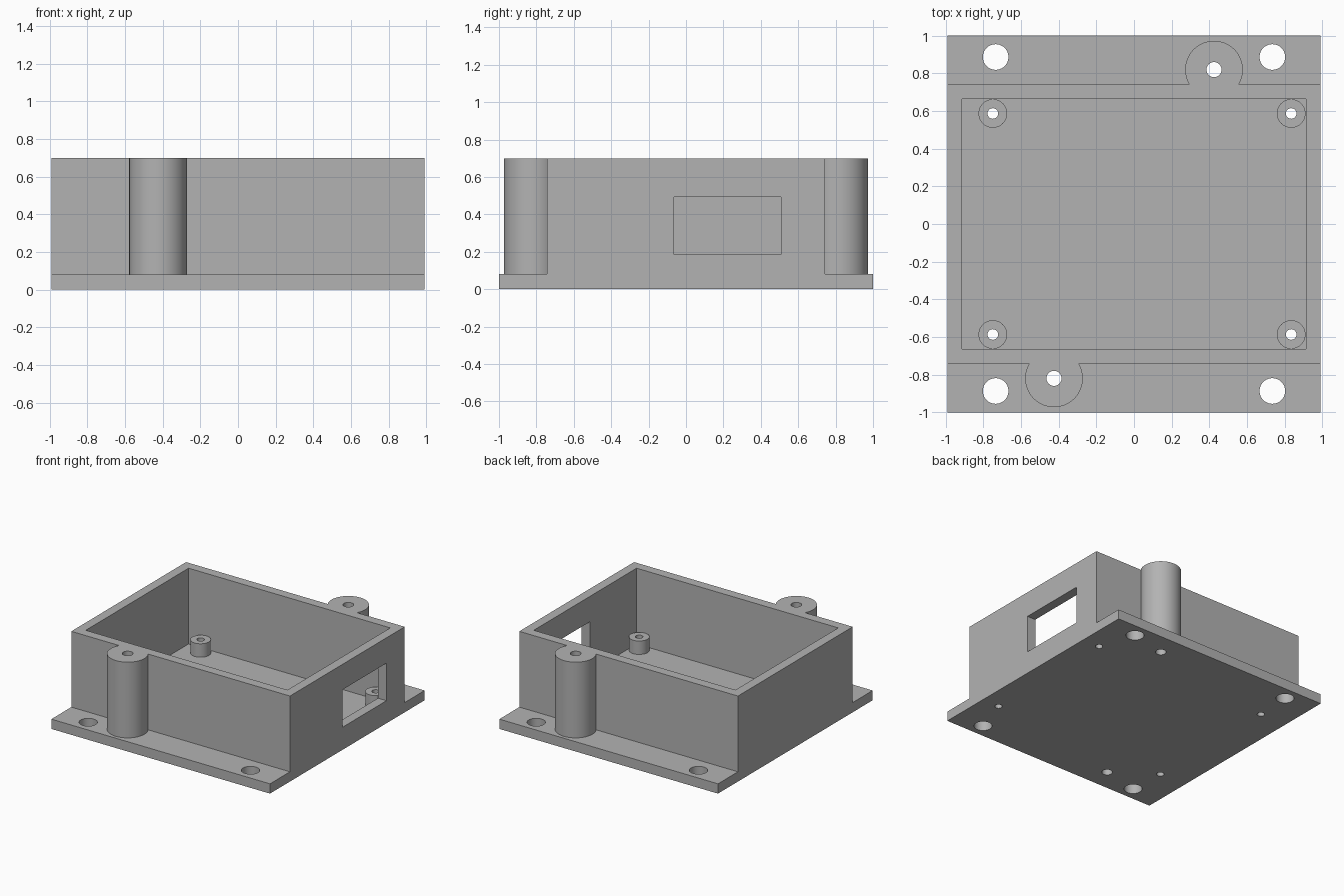
import bpy
import bmesh
from mathutils import Matrix, Vector

cube = bpy.data.objects.get("Cube")
if cube:
    bpy.data.objects.remove(cube, do_unlink=True)

# Main dimensions
HALF_X, HALF_Y, WALL_Y = 0.99, 1.0, 0.742
FLOOR, TOP, WALL = 0.08, 0.7, 0.077
BOSS_TOP = 0.19

grey = bpy.data.materials.new("plain grey")
grey.use_nodes = True
colour = (0.45, 0.45, 0.45, 1)
grey.diffuse_color = colour
grey.node_tree.nodes["Principled BSDF"].inputs["Base Color"].default_value = colour


def finish(name, bm):
    bmesh.ops.recalc_face_normals(bm, faces=bm.faces)
    mesh = bpy.data.meshes.new(name)
    bm.to_mesh(mesh)
    bm.free()
    mesh.materials.append(grey)
    obj = bpy.data.objects.new(name, mesh)
    bpy.context.collection.objects.link(obj)
    return obj


def box(name, low, high):
    low, high = Vector(low), Vector(high)
    bm = bmesh.new()
    bmesh.ops.create_cube(bm, size=1, matrix=Matrix.Translation((low + high) / 2)
                          @ Matrix.Diagonal((*(high - low), 1)))
    return finish(name, bm)


def cylinders(name, centres, radius, low, high):
    bm = bmesh.new()
    for x, y in centres:
        bmesh.ops.create_cone(bm, cap_ends=True, segments=64, radius1=radius,
                              radius2=radius, depth=high - low,
                              matrix=Matrix.Translation((x, y, (low + high) / 2)))
    return finish(name, bm)


def combine(target, tool, operation):
    tool.hide_render = True
    mod = target.modifiers.new(tool.name, "BOOLEAN")
    mod.operation, mod.object, mod.solver = operation, tool, "EXACT"
    bpy.context.view_layer.objects.active = target
    bpy.ops.object.modifier_apply(modifier=mod.name)
    bpy.data.objects.remove(tool, do_unlink=True)


# Flanged body: a hat-shaped side profile extruded across the width
half = [(HALF_Y, 0), (HALF_Y, FLOOR), (WALL_Y, FLOOR), (WALL_Y, TOP)]
profile = half + [(-y, z) for y, z in reversed(half)]
bm = bmesh.new()
face = bm.faces.new([bm.verts.new((-HALF_X, y, z)) for y, z in profile])
extruded = bmesh.ops.extrude_face_region(bm, geom=[face])["geom"]
bmesh.ops.translate(bm, vec=(2 * HALF_X, 0, 0),
                    verts=[v for v in extruded if isinstance(v, bmesh.types.BMVert)])
enclosure = finish("enclosure_base", bm)

# Lid screw posts outside the walls
posts = [(-0.425, -0.82), (0.425, 0.82)]
combine(enclosure, cylinders("screw_posts", posts, 0.153, FLOOR / 2, TOP), "UNION")

# Open cavity
inner_x, inner_y = HALF_X - WALL, WALL_Y - WALL
combine(enclosure, box("cavity", (-inner_x, -inner_y, FLOOR),
                       (inner_x, inner_y, TOP + 0.2)), "DIFFERENCE")

# Circuit board standoffs on the floor
bosses = [(x, y) for x in (-0.75, 0.835) for y in (-0.587, 0.587)]
combine(enclosure, cylinders("standoffs", bosses, 0.076, FLOOR / 2, BOSS_TOP), "UNION")

# Connector window in the left wall
combine(enclosure, box("connector_window", (HALF_X - 2 * WALL, -0.065, 0.185),
                       (HALF_X + 0.1, 0.507, 0.492)), "DIFFERENCE")

# Through holes: flange mounting holes, post holes, standoff holes
mounts = [(x, y) for x in (-0.735, 0.735) for y in (-0.887, 0.887)]
for name, centres, radius in (("mounting_holes", mounts, 0.068),
                              ("post_holes", posts, 0.04),
                              ("standoff_holes", bosses, 0.028)):
    combine(enclosure, cylinders(name, centres, radius, -0.1, TOP + 0.1), "DIFFERENCE")

# Smooth round surfaces, keep the edges sharp
bpy.ops.object.select_all(action="DESELECT")
enclosure.select_set(True)
bpy.context.view_layer.objects.active = enclosure
bpy.ops.object.shade_smooth_by_angle()
